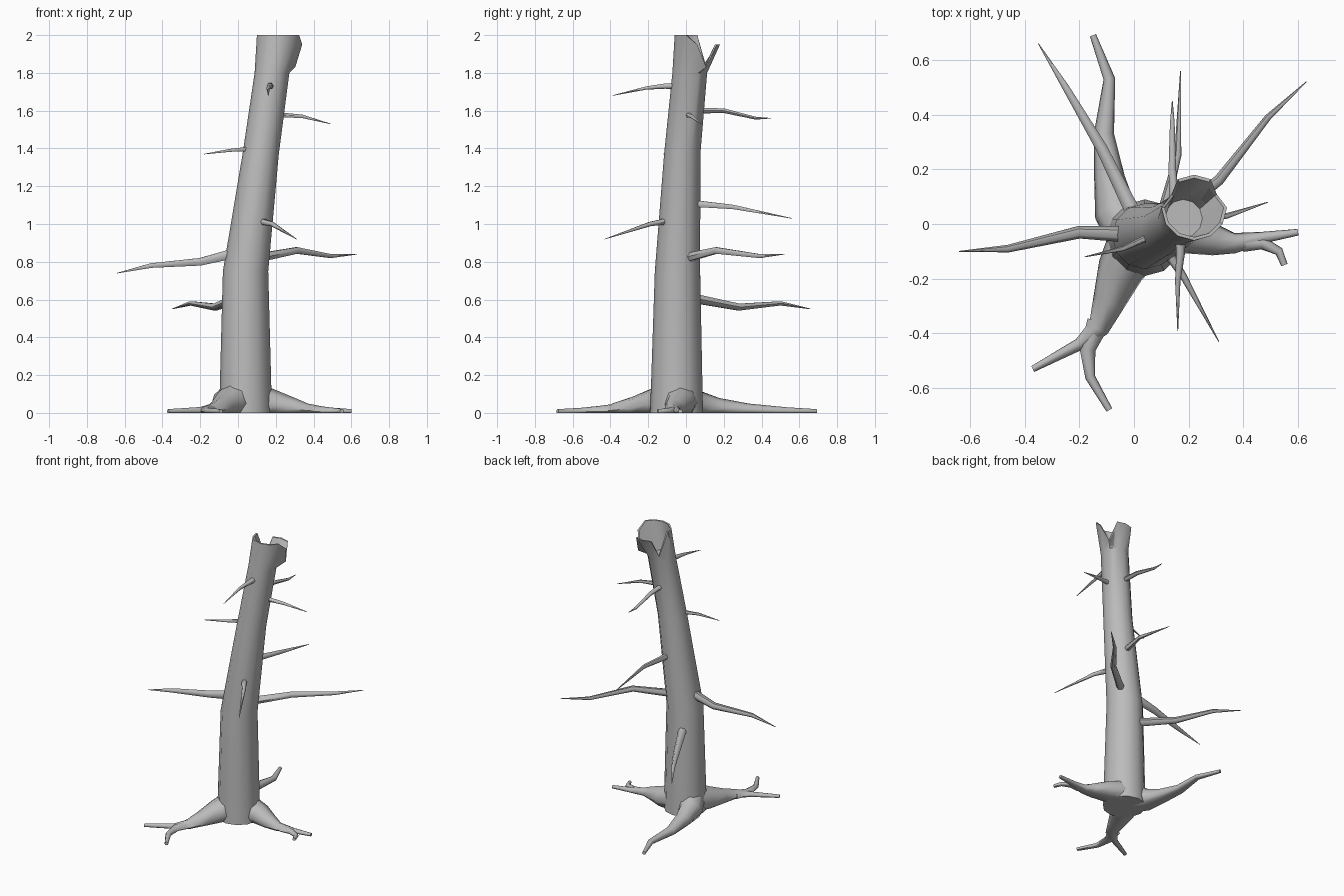
import bpy, bmesh, math
from mathutils import Vector

if "Cube" in bpy.data.objects:
    bpy.data.objects.remove(bpy.data.objects["Cube"], do_unlink=True)

GREY = (0.5, 0.5, 0.5, 1)
bark = bpy.data.materials.new("grey_bark")
bark.use_nodes = True
bark.diffuse_color = GREY
bark.node_tree.nodes["Principled BSDF"].inputs["Base Color"].default_value = GREY

UP = Vector((0, 0, 1))
SIDES = 12
# Leaning trunk: axis point and radius from the ground up
COLUMN = [(Vector((0.04, -0.05, 0)), 0.14),
          (Vector((0.04, -0.045, 0.75)), 0.12),
          (Vector((0.12, -0.02, 1.37)), 0.096),
          (Vector((0.18, 0.02, 1.8)), 0.092)]


def trunk_axis(height):
    """Point on the trunk's axis at the given height."""
    for (low, _), (high, _) in zip(COLUMN, COLUMN[1:]):
        if height <= high.z:
            return low.lerp(high, (height - low.z) / (high.z - low.z))
    return COLUMN[-1][0]


def circle(centre, radius, side, forward, count):
    """Ring of points in the plane of two directions."""
    turns = [math.tau * k / count for k in range(count)]
    return [centre + (side * math.cos(a) + forward * math.sin(a)) * radius for a in turns]


def loft(name, rings, angle):
    """Skin a list of point rings and cap both ends."""
    bm = bmesh.new()
    loops = [[bm.verts.new(p) for p in ring] for ring in rings]
    for a, b in zip(loops, loops[1:]):
        for i in range(len(a)):
            bm.faces.new((a[i - 1], a[i], b[i], b[i - 1]))
    bm.faces.new(loops[0][::-1])
    bm.faces.new(loops[-1])
    bmesh.ops.recalc_face_normals(bm, faces=bm.faces)
    mesh = bpy.data.meshes.new(name)
    bm.to_mesh(mesh)
    bm.free()
    mesh.materials.append(bark)
    obj = bpy.data.objects.new(name, mesh)
    bpy.context.collection.objects.link(obj)
    bpy.ops.object.select_all(action='DESELECT')
    obj.select_set(True)
    bpy.context.view_layer.objects.active = obj
    bpy.ops.object.shade_smooth_by_angle(angle=math.radians(angle))


def tube(name, points, radii, sides):
    """Limb through the points, with no part of it below the ground."""
    rings = []
    for i, (point, radius) in enumerate(zip(points, radii)):
        before, after = points[max(i - 1, 0)], points[min(i + 1, len(points) - 1)]
        along = (after - before).normalized()
        side = along.cross(UP).normalized()
        ring = circle(point, radius, side, side.cross(along), sides)
        for p in ring:
            p.z = max(p.z, 0)
        rings.append(ring)
    loft(name, rings, 60)


def root(name, thickness, rise, *path):
    """Root that sinks and thins along a flat path."""
    fade = [1 - i / (len(path) - 1) for i in range(len(path))]
    points = [Vector((x, y, 0.008 + rise * f ** 3)) for (x, y), f in zip(path, fade)]
    tube(name, points, [0.012 + thickness * f ** 1.4 for f in fade], 8)


def branch(name, thickness, height, *path):
    """Dead branch that leaves the trunk's axis and tapers to a point."""
    points = [trunk_axis(height).lerp(Vector(path[0]), 0.2)] + [Vector(p) for p in path]
    points[0].z = height
    fade = [1 - i / len(path) for i in range(len(points))]
    tube(name, points, [0.0015 + thickness * f ** 0.8 for f in fade], 6)


# Trunk: column, flared rim with two splits, then the hollow
X, Y = Vector((1, 0, 0)), Vector((0, 1, 0))
rings = [circle(centre, radius, X, Y, SIDES) for centre, radius in COLUMN]
rim_centre = Vector((0.22, 0.06, 0))
rim = circle(rim_centre, 0.12, X, Y, SIDES)
for k, p in enumerate(rim):
    p.z = 2 if k >= SIDES / 2 else 1.95
    if k in (1, 5):
        p.xy = rim_centre.xy.lerp(p.xy, 0.8)
        p.z = 1.83
inner = [rim_centre.lerp(p, 0.9) for p in rim]
for p, q in zip(inner, rim):
    p.z = q.z
floor = circle(COLUMN[-1][0], 0.07, X, Y, SIDES)
loft("trunk", rings + [rim, inner, floor], 40)

# Roots and their forks
root("front_root", 0.1, 0.07, (0.02, -0.05), (-0.05, -0.17), (-0.09, -0.28),
     (-0.13, -0.38), (-0.2, -0.44), (-0.37, -0.53))
root("front_root_fork", 0.03, 0, (-0.13, -0.36), (-0.17, -0.46), (-0.16, -0.56), (-0.09, -0.68))
root("left_root", 0.09, 0.06, (0.06, -0.03), (0.2, -0.03), (0.3, -0.06),
     (0.37, -0.07), (0.47, -0.05), (0.6, -0.03))
root("left_root_fork", 0.02, 0, (0.4, -0.07), (0.47, -0.07), (0.53, -0.1), (0.55, -0.15))
root("back_root", 0.09, 0.07, (0, -0.04), (-0.07, 0.05), (-0.09, 0.17),
     (-0.11, 0.33), (-0.09, 0.53), (-0.15, 0.69))

# Dead branches from the top down
branch("upper_front_branch", 0.02, 1.73, (0.17, -0.11, 1.73), (0.16, -0.21, 1.72), (0.16, -0.39, 1.68))
branch("upper_back_branch", 0.017, 1.6, (0.14, 0.2, 1.6), (0.14, 0.37, 1.56), (0.14, 0.45, 1.56))
branch("upper_left_branch", 0.015, 1.58, (0.34, 0.03, 1.57), (0.49, 0.08, 1.53))
branch("upper_right_branch", 0.013, 1.4, (-0.04, -0.09, 1.39), (-0.18, -0.12, 1.37))
branch("middle_back_branch", 0.02, 1.11, (0.16, 0.25, 1.09), (0.17, 0.56, 1.03))
branch("middle_front_branch", 0.02, 1.02, (0.18, -0.19, 1), (0.31, -0.43, 0.92))
branch("lower_left_branch", 0.025, 0.82, (0.31, 0.16, 0.86), (0.49, 0.39, 0.83), (0.63, 0.52, 0.84))
branch("lower_right_branch", 0.03, 0.85, (-0.2, -0.03, 0.8), (-0.46, -0.09, 0.78), (-0.64, -0.1, 0.74))
branch("lowest_back_branch", 0.027, 0.61, (-0.12, 0.28, 0.56), (-0.25, 0.5, 0.58), (-0.35, 0.66, 0.55))
